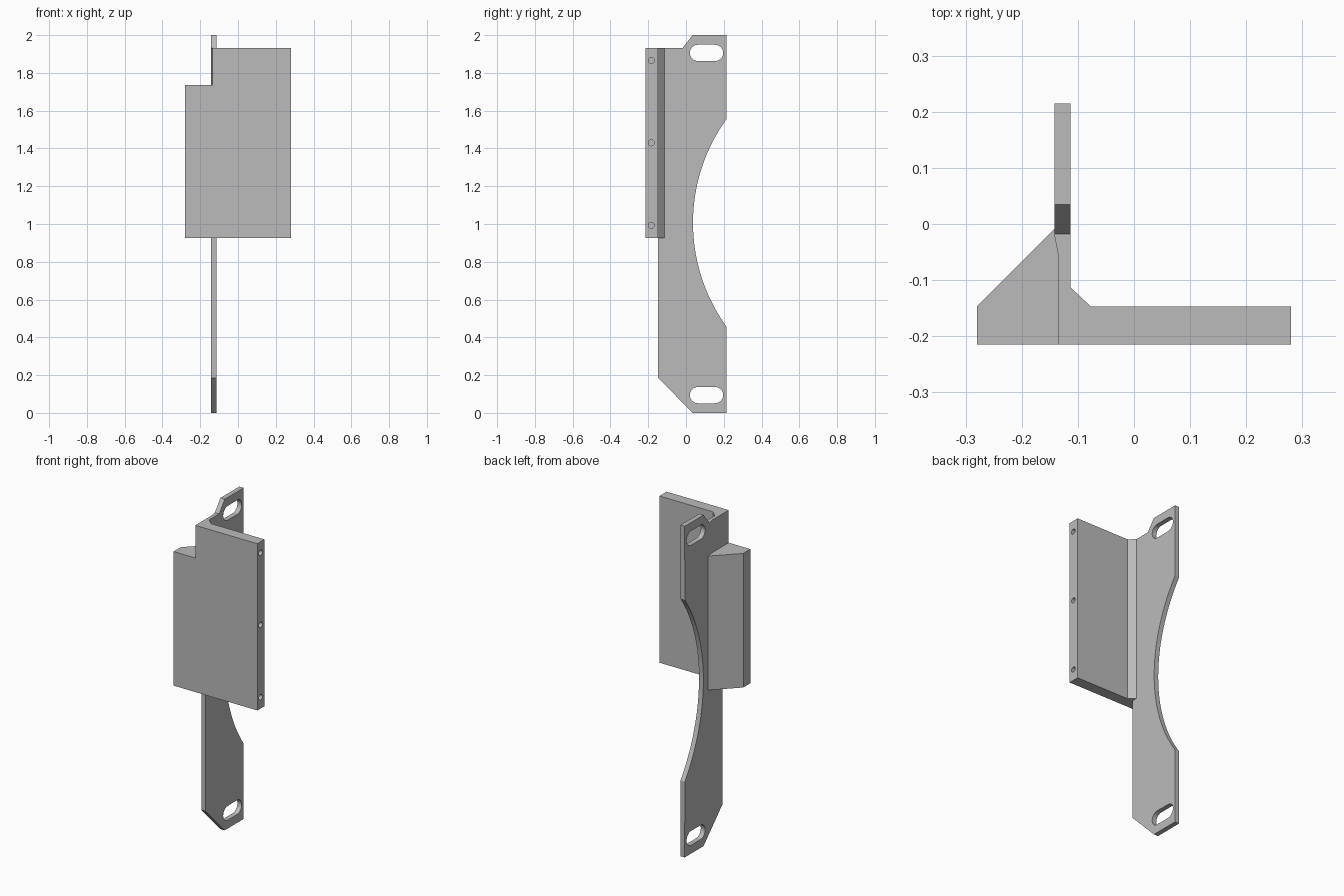
import bpy, bmesh, math
from mathutils import Vector

cube = bpy.data.objects.get("Cube")
if cube:
    bpy.data.objects.remove(cube)

grey = bpy.data.materials.new("Plain grey")
grey.use_nodes = True
grey.diffuse_color = (0.5, 0.5, 0.5, 1)
grey.node_tree.nodes["Principled BSDF"].inputs["Base Color"].default_value = (0.5, 0.5, 0.5, 1)


def prism(name, outline, low, high, axis):
    """Extrude an outline along x (outline in y, z) or along z (outline in x, y)."""
    bm = bmesh.new()
    place = (lambda a, b: (low, a, b)) if axis == "x" else (lambda a, b: (a, b, low))
    face = bm.faces.new([bm.verts.new(place(a, b)) for a, b in outline])
    step = Vector((high - low, 0, 0)) if axis == "x" else Vector((0, 0, high - low))
    side = bmesh.ops.extrude_face_region(bm, geom=[face])["geom"]
    bmesh.ops.translate(bm, vec=step, verts=[v for v in side if isinstance(v, bmesh.types.BMVert)])
    bmesh.ops.recalc_face_normals(bm, faces=bm.faces)
    mesh = bpy.data.meshes.new(name)
    bm.to_mesh(mesh)
    bm.free()
    mesh.materials.append(grey)
    obj = bpy.data.objects.new(name, mesh)
    bpy.context.collection.objects.link(obj)
    return obj


def cut(target, cutter):
    mod = target.modifiers.new("Cut", "BOOLEAN")
    mod.operation, mod.solver, mod.object = "DIFFERENCE", "EXACT", cutter
    bpy.context.view_layer.objects.active = target
    bpy.ops.object.modifier_apply(modifier=mod.name)
    bpy.data.objects.remove(cutter)


def arc(cy, cz, radius, start, end, steps):
    angles = [math.radians(start + (end - start) * i / steps) for i in range(steps + 1)]
    return [(cy + radius * math.cos(a), cz + radius * math.sin(a)) for a in angles]


def smooth(obj):
    bpy.ops.object.select_all(action="DESELECT")
    obj.select_set(True)
    bpy.context.view_layer.objects.active = obj
    bpy.ops.object.shade_smooth_by_angle(angle=math.radians(25))


LEFT, RIGHT, STEP = -0.142, -0.113, -0.135     # plate sides and step edge
FRONT, BACK = -0.215, -0.147                   # wall faces
BASE, SHOULDER, TOP = 0.925, 1.735, 1.932      # wall heights

# Mounting plate with a large curved bite in its rear edge
bite = arc(0.976, 1.006, 0.939, 215.8, 144.2, 40)
outline = [(BACK, 0.185), (0.035, 0), (0.215, 0)] + bite
outline += [(0.215, 2), (0.035, 2), (-0.018, TOP), (BACK, TOP)]
plate = prism("mounting_plate", outline, LEFT, RIGHT, "x")

# Slotted mounting holes
for z in (0.094, 1.906):
    r = 0.043
    slot = arc(0.154, z, r, -90, 90, 12) + arc(0.063, z, r, 90, 270, 12)
    cut(plate, prism("slot_cutter", slot, LEFT - 0.1, RIGHT + 0.1, "x"))

# Shallow tapered relief above the shoulder
relief = [(-0.2, -0.3), (STEP, -0.3), (STEP, -0.055), (LEFT, -0.02), (-0.2, -0.02)]
cut(plate, prism("relief_cutter", relief, SHOULDER, 2.1, "z"))
smooth(plate)

# Front wall with a bevelled inner corner
wall = prism("front_wall", [(STEP, FRONT), (0.28, FRONT), (0.28, BACK), (-0.077, BACK),
                            (RIGHT, RIGHT), (RIGHT, BACK), (STEP, BACK)], BASE, TOP, "z")

# Screw holes in the end of the wall
for z in (0.993, 1.43, 1.865):
    cut(wall, prism("screw_cutter", arc(-0.183, z, 0.016, 0, 345, 23), 0.18, 0.32, "x"))
smooth(wall)

# Wedge on the outer side of the plate
prism("side_wedge", [(-0.28, FRONT), (STEP, FRONT), (STEP, BACK), (LEFT, BACK),
                     (LEFT, -0.009), (-0.28, BACK)], BASE, SHOULDER, "z")
